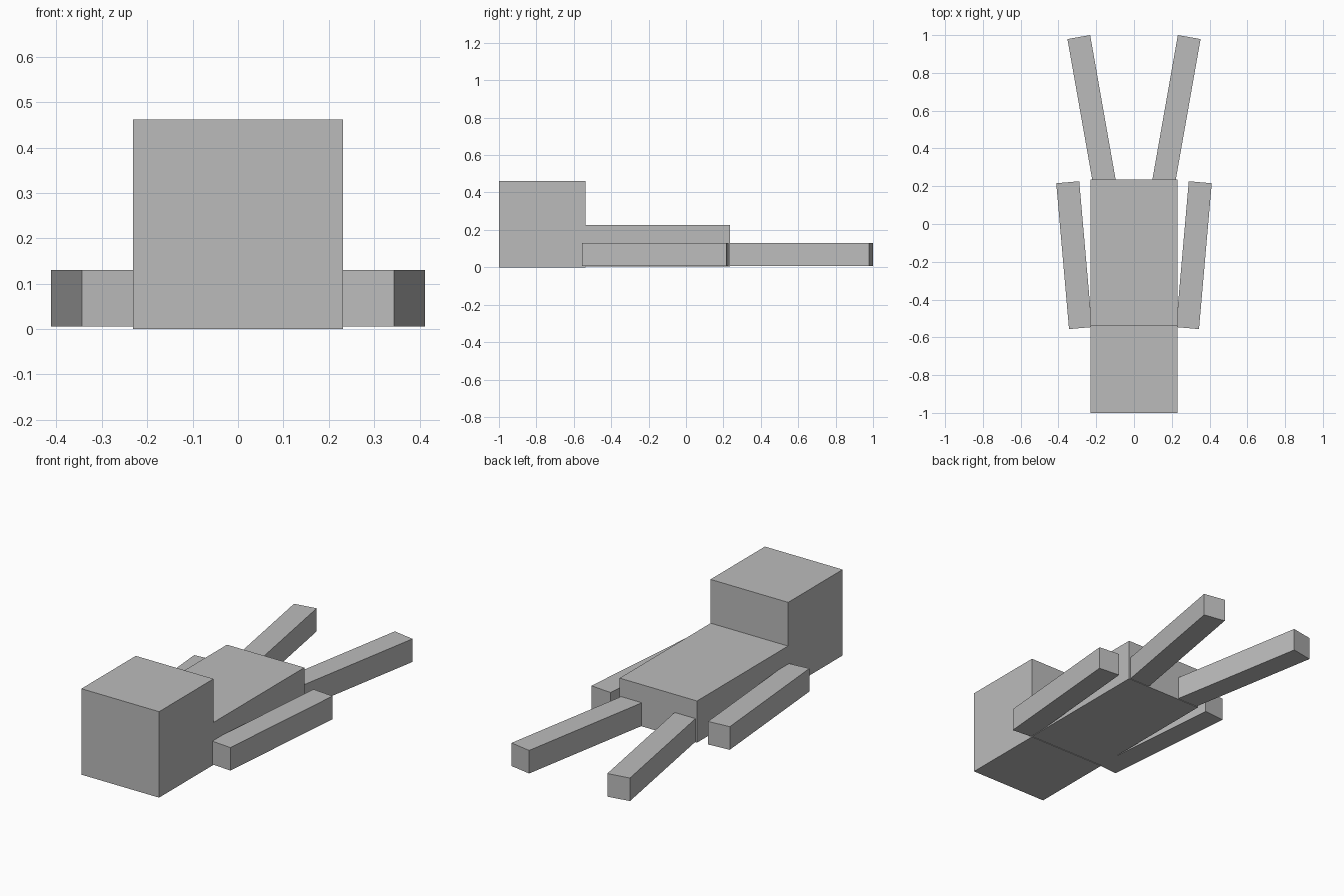
import bpy
from math import radians

cube = bpy.data.objects.get("Cube")
if cube:
    bpy.data.objects.remove(cube, do_unlink=True)

grey = bpy.data.materials.new("plain grey")
grey.use_nodes = True
colour = (0.5, 0.5, 0.5, 1)
grey.diffuse_color = colour
grey.node_tree.nodes["Principled BSDF"].inputs["Base Color"].default_value = colour


def box(name, centre, size, turn=0):
    """Flat-faced box, turned about the vertical axis by degrees."""
    bpy.ops.mesh.primitive_cube_add(size=1, location=centre,
                                    rotation=(0, 0, radians(turn)))
    part = bpy.context.object
    part.name = name
    part.scale = size
    part.data.materials.append(grey)
    return part


# Head and torso, lying along y
box("head", (0, -0.769, 0.231), (0.462, 0.462, 0.462))
box("torso", (0, -0.152, 0.115), (0.46, 0.774, 0.224))

# Arms and legs, splayed outwards towards the back
limb = (0.122, 0.775, 0.124)
for side, s in (("left", 1), ("right", -1)):
    box(side + "_arm", (s * 0.317, -0.165, 0.068), limb, -5 * s)
    box(side + "_leg", (s * 0.225, 0.608, 0.068), limb, -10 * s)
